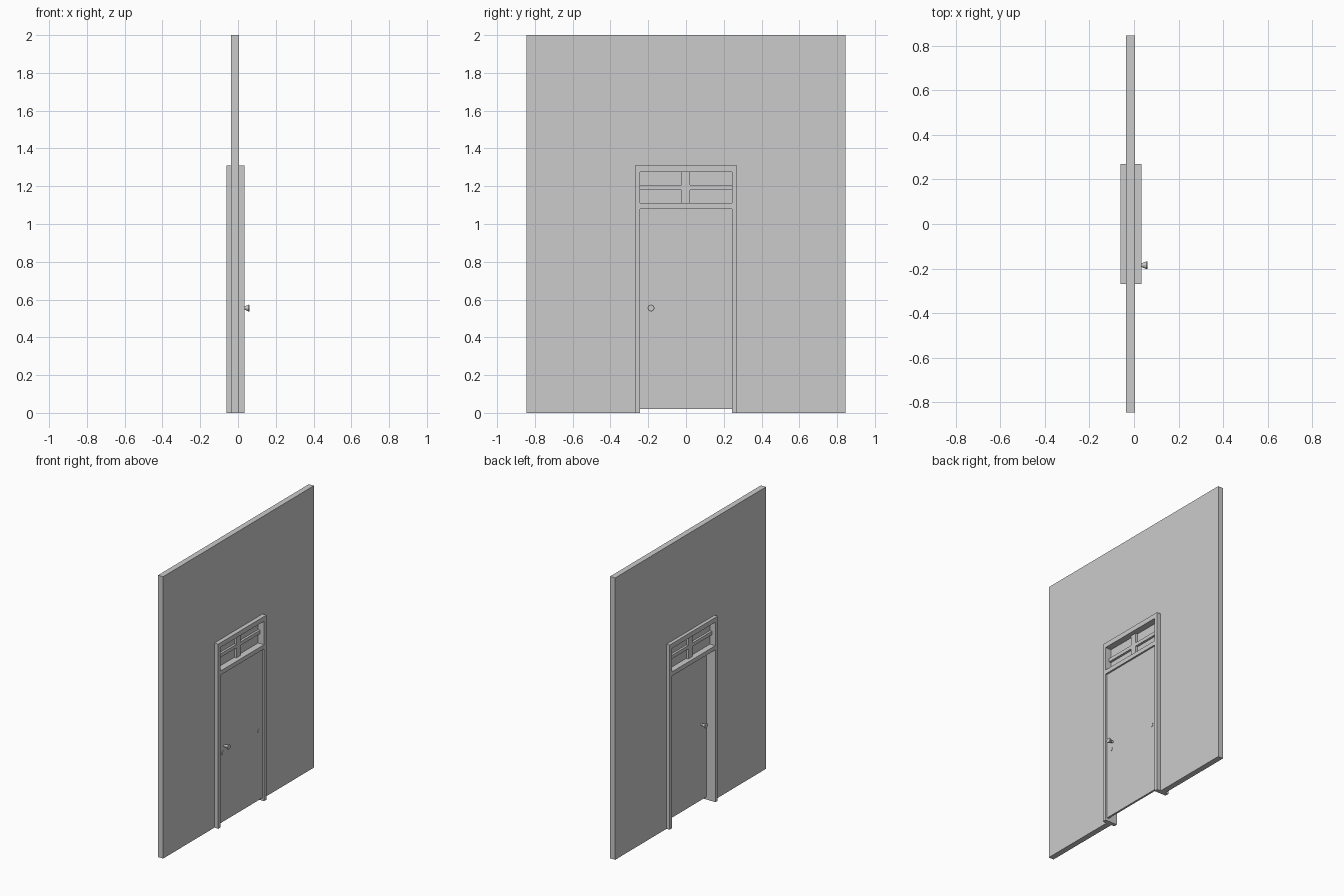
import bpy, bmesh, math
from mathutils import Matrix

if "Cube" in bpy.data.objects:
    bpy.data.objects.remove(bpy.data.objects["Cube"])

grey = bpy.data.materials.new("plain_grey")
grey.diffuse_color = (0.6, 0.6, 0.6, 1)
grey.use_nodes = True
grey.node_tree.nodes["Principled BSDF"].inputs["Base Color"].default_value = grey.diffuse_color


def finish(name, bm):
    bmesh.ops.recalc_face_normals(bm, faces=bm.faces)
    mesh = bpy.data.meshes.new(name)
    bm.to_mesh(mesh)
    bm.free()
    mesh.materials.append(grey)
    ob = bpy.data.objects.new(name, mesh)
    bpy.context.collection.objects.link(ob)
    return ob


def prism(name, pts, x0, x1):
    """Extrude a (y, z) outline from x0 to x1."""
    bm = bmesh.new()
    face = bm.faces.new([bm.verts.new((x0, y, z)) for y, z in pts])
    geom = bmesh.ops.extrude_face_region(bm, geom=[face])["geom"]
    bmesh.ops.translate(bm, vec=(x1 - x0, 0, 0),
                        verts=[v for v in geom if isinstance(v, bmesh.types.BMVert)])
    return finish(name, bm)


def box(name, x, y, z):
    return prism(name, [(y[0], z[0]), (y[1], z[0]), (y[1], z[1]), (y[0], z[1])], *x)


def arch(name, out_y, out_z, in_y, in_z, x0, x1):
    """Upside-down U outline around an opening that reaches the floor."""
    pts = [(-out_y, 0), (-out_y, out_z), (out_y, out_z), (out_y, 0),
           (in_y, 0), (in_y, in_z), (-in_y, in_z), (-in_y, 0)]
    return prism(name, pts, x0, x1)


def lathe(name, profile, y, z, sides=12):
    """Turn an (x, radius) profile around the x axis."""
    bm = bmesh.new()
    rings = [[bm.verts.new((x, y + r * math.cos(2 * math.pi * i / sides),
                            z + r * math.sin(2 * math.pi * i / sides)))
              for i in range(sides)] for x, r in profile]
    for a, b in zip(rings, rings[1:]):
        for i in range(sides):
            j = (i + 1) % sides
            bm.faces.new((a[i], a[j], b[j], b[i]))
    bm.faces.new(rings[0])
    bm.faces.new(rings[-1])
    return finish(name, bm)


# Wall and door frame
arch("wall", 0.845, 2.0, 0.268, 1.308, -0.036, 0.004)
arch("door_frame", 0.27, 1.31, 0.243, 1.276, -0.06, 0.034)
box("transom_bar", (-0.06, 0.034), (-0.243, 0.243), (1.08, 1.11))

# Window above the door
box("window_pane", (-0.018, -0.012), (-0.243, 0.243), (1.11, 1.276))
box("window_upright", (-0.034, 0.004), (-0.024, 0.022), (1.11, 1.276))
for side, y in (("left", (-0.243, -0.024)), ("right", (0.022, 0.243))):
    box("window_crossbar_" + side, (-0.034, 0.004), y, (1.181, 1.206))

# Door leaf
box("door", (0.008, 0.022), (-0.243, 0.243), (0.02, 1.08))

# Flared knobs on both faces
for name, base, s in (("knob_front", 0.022, 1), ("knob_back", 0.008, -1)):
    lathe(name, [(base, 0.008), (base + s * 0.012, 0.008),
                 (base + s * 0.034, 0.018), (base + s * 0.038, 0.017)], -0.185, 0.555)

# Small plates low on each side of the door
for side, y in (("left", -0.202), ("right", 0.202)):
    lathe("door_plate_" + side, [(0.022, 0.014), (0.0235, 0.014)], y, 0.51, 10)
